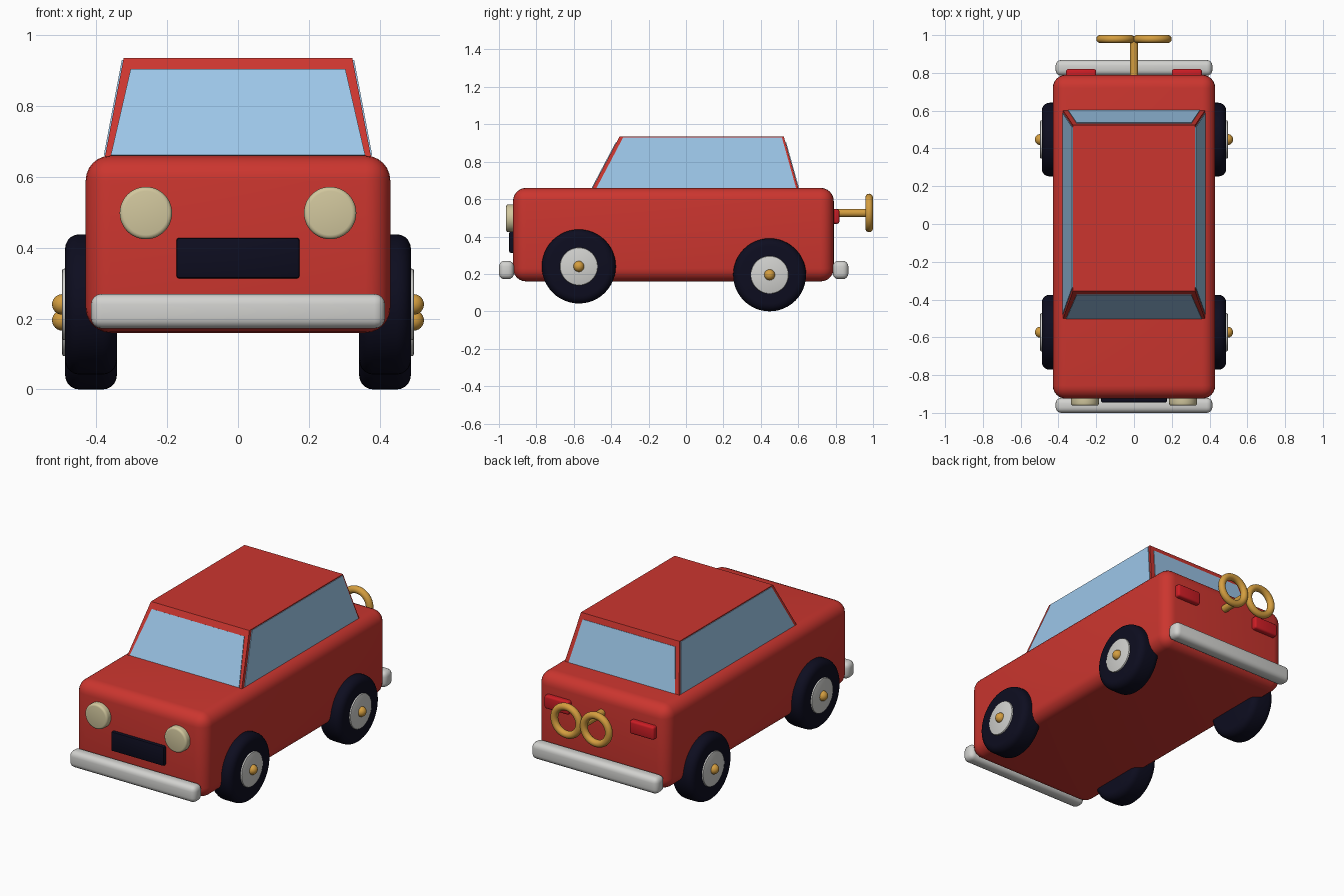
import bpy, bmesh, math
from mathutils import Vector

if "Cube" in bpy.data.objects:
    bpy.data.objects.remove(bpy.data.objects["Cube"])


def material(name, rgb):
    m = bpy.data.materials.new(name)
    m.diffuse_color = (*rgb, 1)
    m.use_nodes = True
    m.node_tree.nodes["Principled BSDF"].inputs["Base Color"].default_value = m.diffuse_color
    return m


RED = material("body red", (0.60, 0.036, 0.028))
GLASS = material("window blue", (0.33, 0.56, 0.80))
BLACK = material("tyre navy black", (0.004, 0.004, 0.014))
GREY = material("bumper grey", (0.64, 0.64, 0.62))
GOLD = material("brass", (0.66, 0.34, 0.05))
CREAM = material("lamp cream", (0.64, 0.57, 0.34))
LAMP = material("tail lamp red", (0.60, 0.012, 0.018))


def finish(name, mat, bevel=0, segments=4):
    ob = bpy.context.object
    ob.name = name
    ob.data.materials.append(mat)
    bpy.ops.object.transform_apply(location=False, rotation=True, scale=True)
    if bevel:
        mod = ob.modifiers.new("round", "BEVEL")
        mod.width, mod.segments = bevel, segments
        mod.limit_method = "ANGLE"
        bpy.ops.object.modifier_apply(modifier=mod.name)
    bpy.ops.object.shade_smooth_by_angle(angle=math.radians(35))
    return ob


def box(name, mat, lo, hi, bevel=0, segments=4):
    lo, hi = Vector(lo), Vector(hi)
    bpy.ops.mesh.primitive_cube_add(size=1, location=(lo + hi) / 2)
    bpy.context.object.scale = hi - lo
    return finish(name, mat, bevel, segments)


def cylinder(name, mat, centre, radius, depth, axis, bevel=0, segments=4):
    rot = (0, math.pi / 2, 0) if axis == "x" else (math.pi / 2, 0, 0)
    bpy.ops.mesh.primitive_cylinder_add(vertices=48, radius=radius, depth=depth,
                                        location=centre, rotation=rot)
    return finish(name, mat, bevel, segments)


def hull(name, mat, points):
    bm = bmesh.new()
    for p in points:
        bm.verts.new(p)
    bmesh.ops.convex_hull(bm, input=bm.verts)
    bmesh.ops.dissolve_limit(bm, angle_limit=0.01, verts=bm.verts, edges=bm.edges)
    bmesh.ops.recalc_face_normals(bm, faces=bm.faces)
    me = bpy.data.meshes.new(name)
    bm.to_mesh(me)
    bm.free()
    me.materials.append(mat)
    bpy.context.collection.objects.link(bpy.data.objects.new(name, me))


def pane(name, quad):
    # thin glass plate straddling the cabin surface
    q = [Vector(p) for p in quad]
    n = (q[1] - q[0]).cross(q[3] - q[0]).normalized() * 0.004
    hull(name, GLASS, [p + n for p in q] + [p - n for p in q])


# Body
box("body", RED, (-0.43, -0.925, 0.16), (0.43, 0.79, 0.66), 0.07, 6)

# Cabin: tapered block, wall positions found from height
Z0, Z1 = 0.66, 0.935


def at(z, low, high):
    return low + (high - low) * (z - Z0) / (Z1 - Z0)


def side(z): return at(z, 0.375, 0.323)
def front(z): return at(z, -0.50, -0.355)
def back(z): return at(z, 0.60, 0.523)


hull("cabin", RED, [(s * side(z), f(z), z) for z in (0.64, Z1)
                    for s in (-1, 1) for f in (front, back)])

# Windows
for name, f, inset in (("windscreen", front, 0.016), ("rear_window", back, 0.026)):
    b, t = side(Z0) - inset, side(0.902) - 0.026
    pane(name, [(-b, f(Z0), Z0), (b, f(Z0), Z0), (t, f(0.902), 0.902), (-t, f(0.902), 0.902)])
for s in (-1, 1):
    zt = 0.93
    pane("side_window", [(s * side(Z0), front(Z0) + 0.022, Z0), (s * side(Z0), back(Z0) - 0.012, Z0),
                         (s * side(zt), back(zt) - 0.012, zt), (s * side(zt), front(zt) + 0.022, zt)])

# Bumpers
box("front_bumper", GREY, (-0.415, -1.0, 0.172), (0.415, -0.92, 0.27), 0.03)
box("rear_bumper", GREY, (-0.415, 0.785, 0.172), (0.415, 0.868, 0.27), 0.03)

# Grille
box("grille", BLACK, (-0.174, -0.945, 0.313), (0.174, -0.9, 0.428), 0.008, 2)

for s in (-1, 1):
    # Lamps
    cylinder("headlight", CREAM, (s * 0.26, -0.93, 0.498), 0.074, 0.064, "y", 0.012, 3)
    box("tail_light", LAMP, (s * 0.28 - 0.08, 0.77, 0.468), (s * 0.28 + 0.08, 0.82, 0.546), 0.012, 3)
    # Wheels
    for name, y, z, r in (("front", -0.573, 0.24, 0.198), ("rear", 0.447, 0.195, 0.195)):
        cylinder(name + "_tyre", BLACK, (s * 0.415, y, z), r, 0.146, "x", 0.04, 5)
        cylinder(name + "_hub", GREY, (s * 0.476, y, z), 0.101, 0.042, "x", 0.006, 2)
        bpy.ops.mesh.primitive_uv_sphere_add(segments=24, ring_count=12, radius=0.029,
                                             location=(s * 0.496, y, z))
        finish(name + "_axle_cap", GOLD)
    # Wind-up key loops
    bpy.ops.mesh.primitive_torus_add(major_segments=40, minor_segments=14, major_radius=0.082,
                                     minor_radius=0.021, location=(s * 0.097, 0.979, 0.526),
                                     rotation=(math.pi / 2, 0, 0))
    finish("key_loop", GOLD)

# Wind-up key stem
cylinder("key_stem", GOLD, (0, 0.875, 0.526), 0.022, 0.21, "y")
